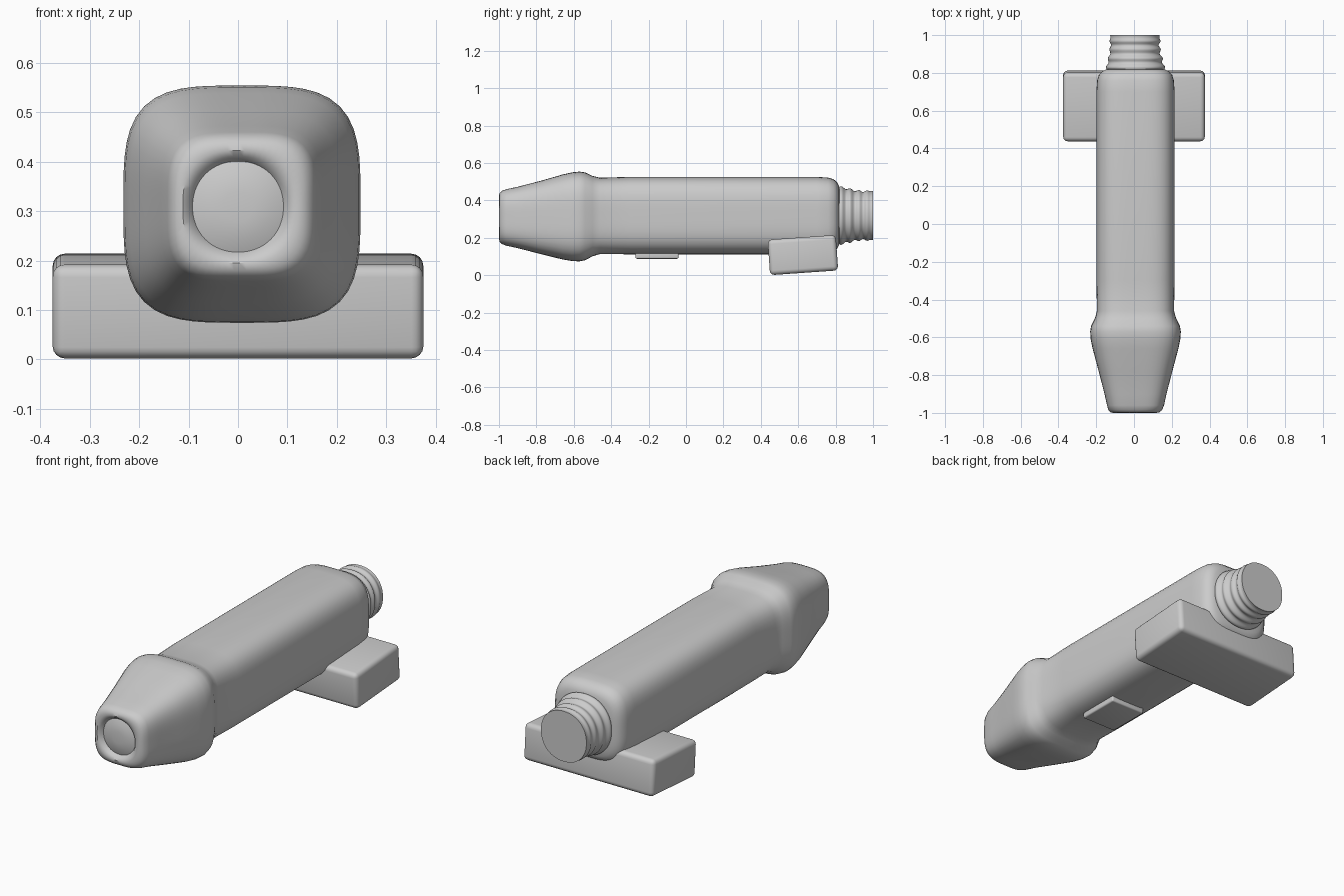
import bpy, bmesh, math

if "Cube" in bpy.data.objects:
    bpy.data.objects.remove(bpy.data.objects["Cube"])

SEG = 64


def finish(obj, angle=40):
    bpy.ops.object.select_all(action='DESELECT')
    obj.select_set(True)
    bpy.context.view_layer.objects.active = obj
    bpy.ops.object.shade_smooth_by_angle(angle=math.radians(angle))


def clamp(t):
    return max(0, min(1, t))


def loft(name, profile, squareness):
    """Skin (y, radius) rings along y; squareness(radius) gives the superellipse power."""
    bm = bmesh.new()
    rings = []
    for y, rad in profile:
        n = squareness(rad)
        cx = 0.008 * clamp((rad - 0.1) / 0.05)
        cz = 0.309 + 0.010 * clamp((y + 0.75) / 0.35)
        ring = []
        for i in range(SEG):
            a = 2 * math.pi * i / SEG
            c, s = math.cos(a), math.sin(a)
            r = rad * (abs(c) ** n + abs(s) ** n) ** (-1 / n)
            ring.append(bm.verts.new((cx + r * c, y, cz + r * s)))
        rings.append(ring)
    for a, b in zip(rings, rings[1:]):
        for i in range(SEG):
            j = (i + 1) % SEG
            bm.faces.new((a[i], a[j], b[j], b[i]))
    bm.faces.new(rings[0])
    bm.faces.new(rings[-1])
    bmesh.ops.recalc_face_normals(bm, faces=bm.faces)
    mesh = bpy.data.meshes.new(name)
    bm.to_mesh(mesh)
    bm.free()
    obj = bpy.data.objects.new(name, mesh)
    bpy.context.collection.objects.link(obj)
    finish(obj)


def block(name, loc, size, bevel, tilt=0):
    bpy.ops.mesh.primitive_cube_add(size=1, location=loc, rotation=(math.radians(tilt), 0, 0))
    obj = bpy.context.object
    obj.name = name
    obj.scale = size
    bpy.ops.object.transform_apply(location=False, rotation=False, scale=True)
    mod = obj.modifiers.new("soft_edges", 'BEVEL')
    mod.width = bevel
    mod.segments = 4
    bpy.ops.object.modifier_apply(modifier=mod.name)
    finish(obj)


# Barrel with flared head; the first rings form the recessed, domed front disc
barrel = [
    (-0.99, 0.03), (-0.986, 0.065), (-0.976, 0.092), (-0.993, 0.102), (-1.0, 0.114),
    (-0.997, 0.129), (-0.985, 0.142), (-0.96, 0.151), (-0.9, 0.164), (-0.78, 0.195),
    (-0.66, 0.227), (-0.61, 0.237), (-0.57, 0.240), (-0.54, 0.235), (-0.5, 0.215),
    (-0.46, 0.204), (-0.3, 0.207), (0.7, 0.207), (0.76, 0.203), (0.79, 0.194),
    (0.808, 0.177), (0.818, 0.157), (0.822, 0.125)]
loft("barrel_and_head", barrel, lambda r: 2.1 + 1.5 * clamp((r - 0.1) / 0.04))

# Ribbed neck at the rear: tapering tube with ripples that fade outwards
neck = []
for i in range(43):
    y = 0.79 + 0.005 * i
    t = clamp((y - 0.82) / 0.1)
    ripple = 0.005 * math.cos(2 * math.pi * (y - 0.832) / 0.046) * clamp((1.0 - y) / 0.04)
    neck.append((y, 0.154 - 0.023 * t + ripple))
loft("ribbed_neck", neck, lambda r: 2.15)

# Cross-wise foot and the small pad below the barrel
block("rear_foot", (0, 0.625, 0.108), (0.75, 0.365, 0.19), 0.024, 4)
block("underside_pad", (0.005, -0.155, 0.108), (0.20, 0.23, 0.04), 0.008)
